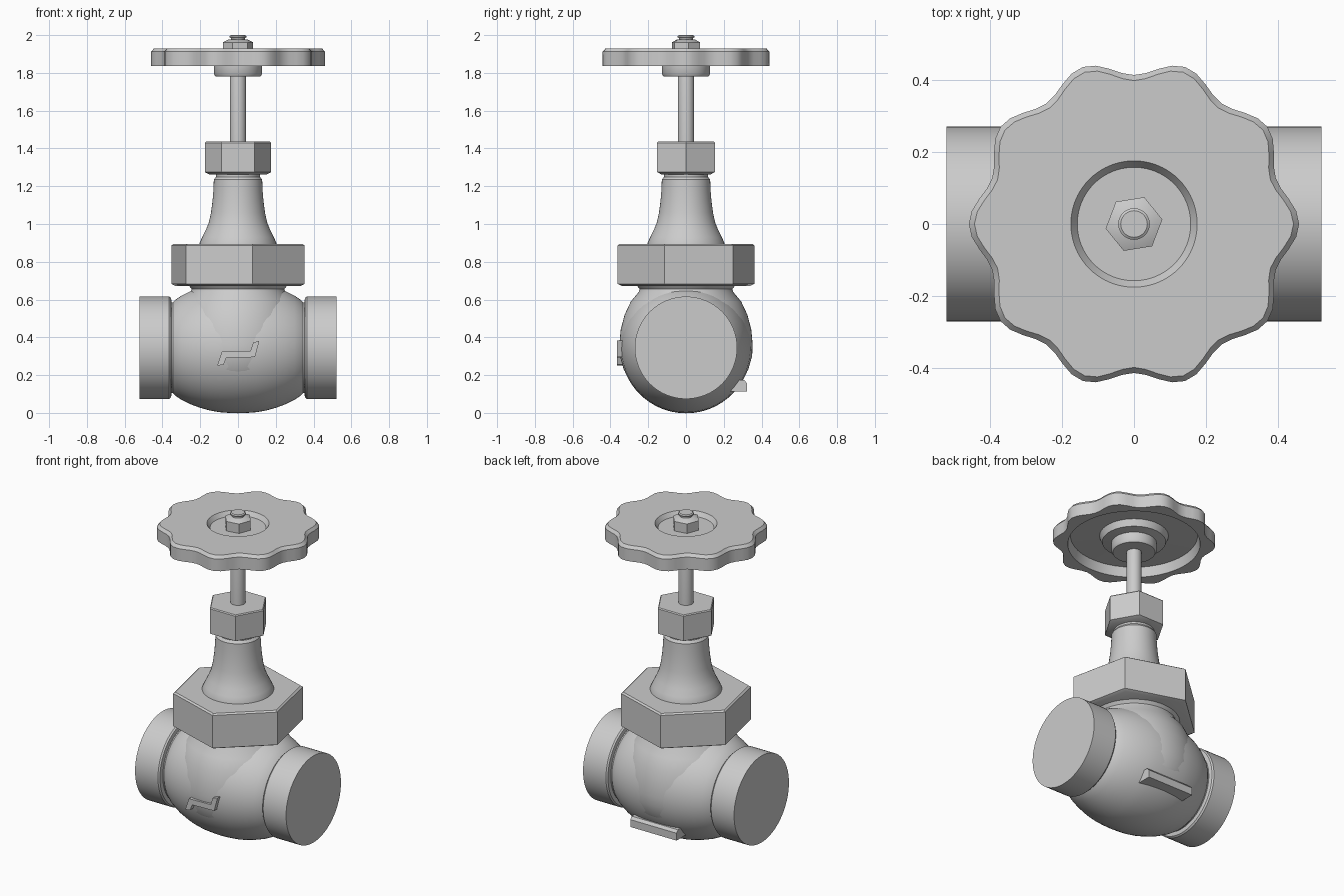
import bpy, bmesh, math
from mathutils import Matrix

if "Cube" in bpy.data.objects:
    bpy.data.objects.remove(bpy.data.objects["Cube"])

CZ = 0.345  # height of the pipe axis


def finish(name, bm, angle=32):
    bmesh.ops.recalc_face_normals(bm, faces=bm.faces)
    me = bpy.data.meshes.new(name)
    bm.to_mesh(me)
    bm.free()
    ob = bpy.data.objects.new(name, me)
    bpy.context.collection.objects.link(ob)
    bpy.ops.object.select_all(action='DESELECT')
    ob.select_set(True)
    bpy.context.view_layer.objects.active = ob
    bpy.ops.object.shade_smooth_by_angle(angle=math.radians(angle))
    return ob


def lathe(name, profile, n=48, phase=0.0, matrix=None):
    """Revolve (radius, height, lobe depth) points around z and cap both ends."""
    bm = bmesh.new()
    rings = []
    for p in profile:
        r, z, w = (*p, 0)[:3]
        ring = []
        for i in range(n):
            t = 2 * math.pi * i / n + math.radians(phase)
            rr = r + w * math.cos(10 * t)
            ring.append(bm.verts.new((rr * math.cos(t), rr * math.sin(t), z)))
        rings.append(ring)
    for a, b in zip(rings, rings[1:]):
        for i in range(n):
            j = (i + 1) % n
            bm.faces.new((a[i], a[j], b[j], b[i]))
    bm.faces.new(rings[0])
    bm.faces.new(rings[-1])
    if matrix:
        bm.transform(matrix)
    return finish(name, bm)


def prism(name, outline, to_a, to_b):
    """Join two copies of an outline, each placed by a function."""
    bm = bmesh.new()
    a = [bm.verts.new(to_a(*p)) for p in outline]
    b = [bm.verts.new(to_b(*p)) for p in outline]
    bm.faces.new(a)
    bm.faces.new(b)
    for i in range(len(a)):
        j = (i + 1) % len(a)
        bm.faces.new((a[i], a[j], b[j], b[i]))
    return finish(name, bm)


# Rounded body, revolved around the pipe axis
along_x = Matrix.Translation((0, 0, CZ)) @ Matrix.Rotation(math.pi / 2, 4, 'Y')
half = [(0.345, 0.05), (0.341, 0.1), (0.332, 0.15), (0.318, 0.2), (0.3, 0.25),
        (0.275, 0.3), (0.255, 0.33), (0.24, 0.345), (0.24, 0.37)]
lathe("valve_body", [(r, -x) for r, x in reversed(half)] + [(0.347, 0)] + half,
      64, matrix=along_x)

# Shoulder swelling up into the neck under the large nut
lathe("body_neck", [(0.2, 0.12), (0.29, 0.17), (0.33, 0.23), (0.35, 0.3), (0.353, 0.36),
                    (0.346, 0.44), (0.325, 0.52), (0.292, 0.59), (0.25, 0.64),
                    (0.245, 0.655), (0.265, 0.68)], 64)

# Pipe ends
for side, s in (("left", -1), ("right", 1)):
    lathe(side + "_pipe_end", [(0.25, s * 0.352), (0.264, s * 0.355), (0.271, s * 0.364),
                               (0.271, s * 0.522)], 64, matrix=along_x)

# Large and small hexagonal nuts
lathe("bonnet_nut", [(0.35, 0.673), (0.37, 0.683), (0.37, 0.887), (0.358, 0.895)], 6, -18)
lathe("packing_nut", [(0.15, 1.262), (0.176, 1.275), (0.176, 1.43), (0.17, 1.436)], 6)

# Flared bonnet
lathe("bonnet", [(0.205, 0.88), (0.203, 0.9), (0.19, 0.93), (0.17, 0.97), (0.154, 1.01),
                 (0.143, 1.06), (0.135, 1.12), (0.13, 1.18), (0.128, 1.235),
                 (0.116, 1.25), (0.116, 1.27)])

# Stem with grooved tip
lathe("stem", [(0.043, 1.42), (0.043, 1.95), (0.036, 1.976), (0.036, 1.984),
               (0.044, 1.988), (0.044, 1.995), (0.037, 2.0)], 32)

# Scalloped handwheel with hub, hollow underside and sunken centre
lathe("handwheel", [(0.12, 1.782), (0.128, 1.795), (0.128, 1.842), (0.18, 1.85), (0.195, 1.89),
                    (0.36, 1.893), (0.375, 1.836), (0.4375, 1.836, 0.0225),
                    (0.4375, 1.912, 0.0225), (0.422, 1.93, 0.0225), (0.176, 1.93),
                    (0.158, 1.903)], 80)
lathe("wheel_nut", [(0.08, 1.895), (0.08, 1.962), (0.048, 1.978)], 6, 9)

# Raised flow-direction mark on the front
mark = [(-0.11, 0.25), (-0.077, 0.255), (-0.062, 0.292), (0.09, 0.295),
        (0.113, 0.382), (0.08, 0.372), (0.066, 0.328), (-0.085, 0.325)]
prism("flow_mark", mark, lambda x, z: (x, -0.3, z), lambda x, z: (x, -0.364, z))

# Rib on the lower back
rib = [(0.2, 0.112), (0.322, 0.112), (0.322, 0.158), (0.308, 0.174), (0.2, 0.174)]
prism("back_rib", rib, lambda y, z: (-0.16, y, z), lambda y, z: (0.16, y, z))
